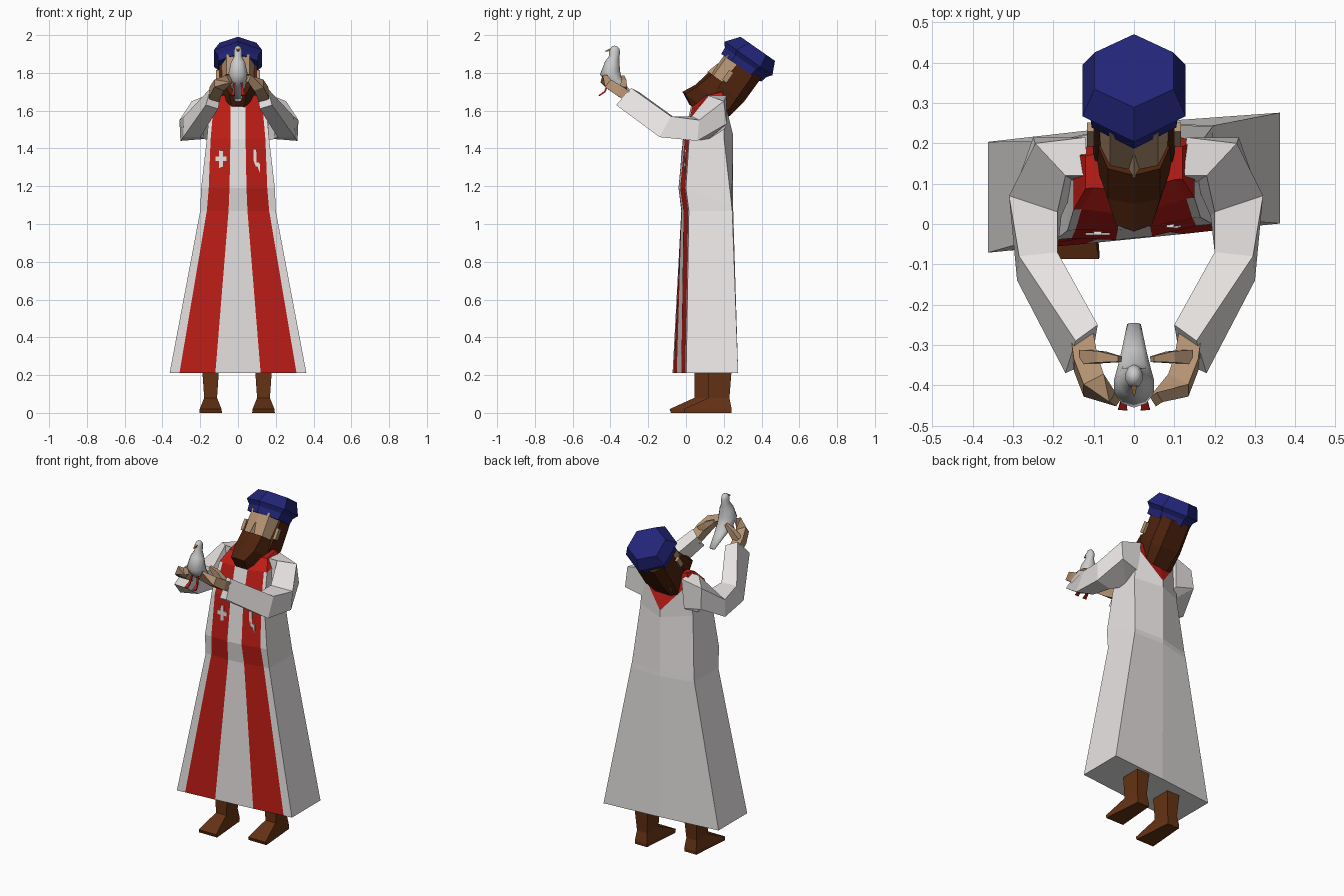
import bpy, math
from mathutils import Vector, Matrix
import bmesh

if "Cube" in bpy.data.objects:
    bpy.data.objects.remove(bpy.data.objects["Cube"])


def mat(name, r, g, b):
    m = bpy.data.materials.new(name)
    m.diffuse_color = (r, g, b, 1)
    m.use_nodes = True
    m.node_tree.nodes["Principled BSDF"].inputs["Base Color"].default_value = m.diffuse_color
    return m


WHITE = mat("cloth_white", .80, .77, .76)
RED = mat("stole_red", .52, .012, .008)
BLUE = mat("cap_blue", .016, .018, .19)
HAIR = mat("hair_brown", .075, .016, .004)
SKIN = mat("skin", .46, .29, .17)
BOOT = mat("boot_brown", .13, .032, .007)
BIRD = mat("bird_grey", .62, .63, .65)
BEAK = mat("beak_orange", .45, .18, .03)


def loft(name, rings, mats, pick=None, smooth=False):
    """Skin a list of equal-length point rings and cap both ends."""
    bm = bmesh.new()
    vs = [[bm.verts.new(p) for p in r] for r in rings]
    n = len(rings[0])
    for j in range(len(rings) - 1):
        for i in range(n):
            k = (i + 1) % n
            f = bm.faces.new((vs[j][i], vs[j][k], vs[j + 1][k], vs[j + 1][i]))
            f.material_index = pick(j, i) if pick else 0
    bm.faces.new(vs[0])
    bm.faces.new(vs[-1]).material_index = len(mats) - 1
    bmesh.ops.recalc_face_normals(bm, faces=bm.faces)
    for f in bm.faces:
        f.smooth = smooth
    me = bpy.data.meshes.new(name)
    bm.to_mesh(me)
    bm.free()
    ob = bpy.data.objects.new(name, me)
    for m in mats:
        me.materials.append(m)
    bpy.context.collection.objects.link(ob)
    return ob


def tube(name, path, n, m, smooth=False):
    """Round tube through (point, radius x, radius other) stations."""
    rings = []
    for i, (p, rx, ry) in enumerate(path):
        t = Vector(path[min(i + 1, len(path) - 1)][0]) - Vector(path[max(i - 1, 0)][0])
        side = Vector((1, 0, 0)) if abs(t.x) < .7 * t.length else Vector((0, 0, 1))
        up = t.cross(side).normalized()
        side = up.cross(t).normalized()
        rings.append([Vector(p) + side * rx * math.cos(a) + up * ry * math.sin(a)
                      for a in [math.tau * (k + .5) / n for k in range(n)]])
    return loft(name, rings, [m], smooth=smooth)


def box(name, c, s, m, world=None):
    rings = [[(c[0] + x * s[0] / 2, c[1] + y * s[1] / 2, c[2] + z * s[2] / 2)
              for x, y in ((-1, -1), (1, -1), (1, 1), (-1, 1))] for z in (-1, 1)]
    ob = loft(name, rings, [m])
    if world:
        ob.matrix_world = world
    return ob


# Robe with two red stole stripes down the front and a red collar, V-shaped behind
def robe_ring(z, e, b, a, yf, yc, yb, yr, zb=None, zr=None):
    zb, zr = zb or z, zr or z
    pts = [(-e, yf, z), (-b, yf, z), (-a, yc, z), (0, yc, z), (a, yc, z), (b, yf, z), (e, yf, z),
           (e, yb, zb), (0, yr, zr), (-e, yb, zb)]
    return [(x, y + .1 * x, h) for x, y, h in pts]


robe = [robe_ring(.21, .362, .31, .12, -.035, -.037, .24, .245),
        robe_ring(1.07, .20, .165, .05, -.005, -.018, .225, .25),
        robe_ring(1.19, .195, .155, .045, -.02, -.035, .222, .25, 1.10, 1.10),
        robe_ring(1.45, .165, .145, .04, 0, -.01, .185, .25, 1.45, 1.43),
        robe_ring(1.62, .15, .13, .04, .05, .03, .19, .25, 1.65, 1.47),
        robe_ring(1.68, .12, .10, .045, .10, .09, .18, .20, 1.70, 1.66)]
loft("robe", robe, [WHITE, RED],
     lambda j, i: int(i in (1, 4) or (j == 4 and i in (0, 5, 6, 7, 8, 9))))

# Small emblems on the stole
for x, z, w, h in ((-.09, 1.32, .02, .14), (-.09, 1.345, .06, .025),
                   (.09, 1.35, .018, .09), (.085, 1.315, .05, .02), (.108, 1.285, .018, .07)):
    box("stole_emblem", (x, -.012 + .1 * x, z), (w, .012, h), WHITE)

# Sleeves, hands and boots, one set per side
for s, tag in ((1, "right"), (-1, "left")):
    def side(pts):
        return [(s * x + (0 if s > 0 else .01), y, z) for x, y, z in pts]

    arm = [[(.125, .12, 1.68), (.13, .215, 1.68), (.14, .205, 1.50), (.12, .08, 1.46)],
           [(.18, .12, 1.68), (.255, .20, 1.65), (.26, .215, 1.53), (.15, .11, 1.44)],
           [(.20, .03, 1.57), (.32, .07, 1.55), (.315, .06, 1.44), (.19, .02, 1.45)],
           [(.20, -.07, 1.57), (.295, -.08, 1.57), (.30, -.14, 1.46), (.21, -.10, 1.46)],
           [(.10, -.25, 1.70), (.155, -.29, 1.72), (.18, -.37, 1.63), (.115, -.34, 1.61)]]
    loft(tag + "_sleeve", [side(r) for r in arm], [WHITE])

    palm = [((.14, -.28, 1.66), .04, .035), ((.13, -.345, 1.70), .042, .04),
            ((.11, -.40, 1.735), .042, .035), ((.055, -.435, 1.77), .03, .02)]
    tube(tag + "_hand", [(side([p])[0], a, b) for p, a, b in palm], 4, SKIN)
    thumb = [((.13, -.33, 1.71), .03, .025), ((.09, -.33, 1.75), .025, .02),
             ((.045, -.335, 1.78), .012, .01)]
    tube(tag + "_thumb", [(side([p])[0], a, b) for p, a, b in thumb], 4, SKIN)

    cx, y0 = (.135, .12) if s > 0 else (-.145, .045)
    boot = []
    for z, toe, heel, wt, wh in ((.005, -.125, .12, .06, .04), (.02, -.132, .122, .058, .04),
                                 (.08, 0, .11, .034, .034), (.21, 0, .12, .043, .043),
                                 (.30, 0, .12, .045, .045)):
        z = 0 if z < .01 else z
        boot.append([(cx - wt, y0 + toe, z), (cx + wt, y0 + toe, z),
                     (cx + wh, y0 + heel, z), (cx - wh, y0 + heel, z)])
    loft(tag + "_boot", boot, [BOOT])

# Head parts are built upright (forward = -y) and then tilted back together
TILT = Matrix.Translation((0, .2, 1.62)) @ Matrix.Rotation(math.radians(-35), 4, 'X')


def head_part(name, rings, m):
    """Each ring: height plus (x, forward) points of the right half, mirrored."""
    full = []
    for u, half in rings:
        left = [(-x, f) for x, f in reversed(half) if x > 0]
        full.append([(x, -f, u) for x, f in half + left])
    ob = loft(name, full, [m])
    ob.matrix_world = TILT
    return ob


face = [(0, .155), (.06, .14), (.092, .06), (.08, -.05)]
head_part("face", [(-.03, [(x * .8, f * .8) for x, f in face]), (.05, face), (.24, face)], SKIN)
head_part("hair", [(-.035, [(.085, .07), (.09, -.03), (.05, -.05)]),
                   (.08, [(.102, .085), (.104, -.03), (.06, -.072)]),
                   (.24, [(.10, .07), (.10, -.03), (.06, -.075)])], HAIR)
head_part("beard", [(-.095, [(0, .155), (.035, .14), (.05, .08)]),
                    (-.06, [(0, .225), (.045, .205), (.075, .07)]),
                    (.01, [(0, .19), (.065, .175), (.098, .06)]),
                    (.105, [(0, .17), (.065, .15), (.097, .06)])], HAIR)
head_part("nose", [(.10, [(0, .178), (.015, .15)]), (.17, [(0, .158), (.01, .14)])], SKIN)
for s in (1, -1):
    box("ear", (s * .108, -.075, .145), (.018, .028, .065), SKIN, TILT)


# Soft six-sided cap
def hexagon(front, back, w):
    c, r = (front + back) / 2, (front - back) / 2
    return [(0, front), (w, c + r * .5), (w, c - r * .5), (0, back)]


cap = [(.222, hexagon(.172, -.085, .105)), (.26, hexagon(.175, -.095, .108)),
       (.285, hexagon(.195, -.115, .128)), (.355, hexagon(.14, -.082, .098))]
head_part("cap", cap, BLUE)

# Bird held in the hands
tube("bird_body", [((0, -.25, 1.655), .018, .008), ((0, -.32, 1.71), .033, .018),
                   ((0, -.375, 1.755), .046, .042), ((0, -.402, 1.80), .052, .054),
                   ((0, -.39, 1.85), .040, .04), ((0, -.38, 1.885), .022, .027),
                   ((0, -.378, 1.915), .022, .030), ((0, -.373, 1.935), .016, .020),
                   ((0, -.371, 1.942), .006, .008)], 10, BIRD, True)
tube("bird_beak", [((0, -.40, 1.922), .011, .010), ((0, -.428, 1.915), .002, .002)], 4, BEAK)
for s in (1, -1):
    tube("bird_foot", [((s * .018, -.41, 1.75), .006, .006), ((s * .025, -.43, 1.70), .008, .006),
                       ((s * .028, -.46, 1.68), .016, .005)], 4, RED)
